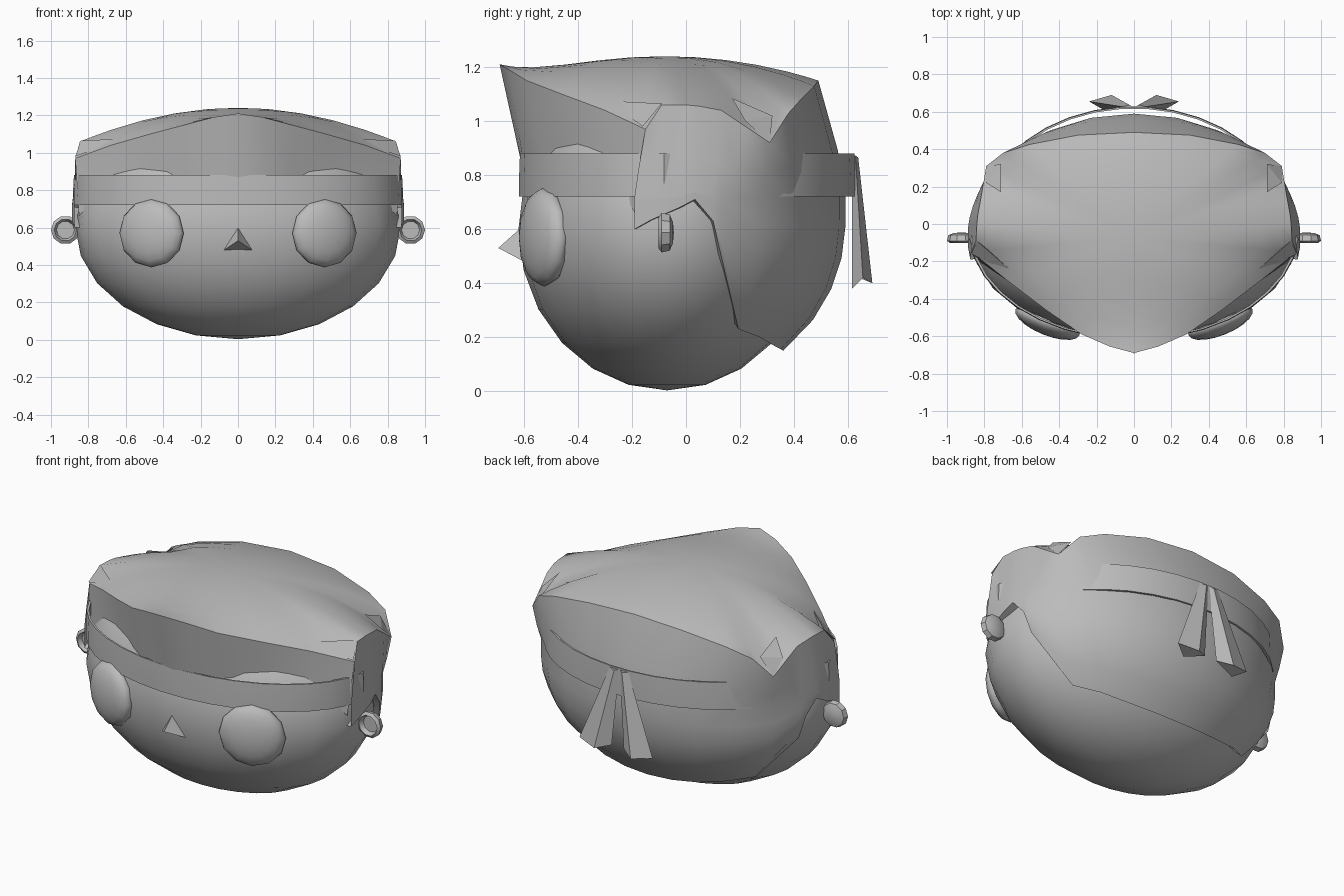
import bpy, bmesh, math
from mathutils import Vector, Matrix

cube = bpy.data.objects.get("Cube")
if cube:
    bpy.data.objects.remove(cube, do_unlink=True)

grey = bpy.data.materials.new("plain grey")
grey.use_nodes = True
grey.diffuse_color = (0.5, 0.5, 0.5, 1)
grey.node_tree.nodes["Principled BSDF"].inputs["Base Color"].default_value = (0.5, 0.5, 0.5, 1)


def finish(bm, name, angle=35, mirror=False):
    """Turn a bmesh into an object, mirrored across x = 0 if asked."""
    if mirror:
        half = bm.verts[:] + bm.edges[:] + bm.faces[:]
        copy = bmesh.ops.duplicate(bm, geom=half)["geom"]
        for v in copy:
            if isinstance(v, bmesh.types.BMVert):
                v.co.x = -v.co.x
        bmesh.ops.reverse_faces(bm, faces=[f for f in copy if isinstance(f, bmesh.types.BMFace)])
    bmesh.ops.remove_doubles(bm, verts=bm.verts, dist=0.0005)
    bmesh.ops.recalc_face_normals(bm, faces=bm.faces)
    mesh = bpy.data.meshes.new(name)
    bm.to_mesh(mesh)
    bm.free()
    mesh.materials.append(grey)
    obj = bpy.data.objects.new(name, mesh)
    bpy.context.collection.objects.link(obj)
    bpy.ops.object.select_all(action='DESELECT')
    obj.select_set(True)
    bpy.context.view_layer.objects.active = obj
    if angle:
        bpy.ops.object.shade_smooth_by_angle(angle=math.radians(angle))
    return obj


def loft(bm, rows, closed=False):
    """Bridge rows of points with quads."""
    grid = [[bm.verts.new(p) for p in row] for row in rows]
    for a, b in zip(grid, grid[1:]):
        n = len(a)
        for i in range(n if closed else n - 1):
            j = (i + 1) % n
            bm.faces.new((a[i], a[j], b[j], b[i]))
    return grid


def tetra(bm, points):
    v = [bm.verts.new(p) for p in points]
    for i in range(4):
        bm.faces.new([v[j] for j in range(4) if j != i])


# Head
CENTRE = Vector((0, -0.07, 0.603))
bm = bmesh.new()
bmesh.ops.create_uvsphere(bm, u_segments=24, v_segments=12, radius=1,
                          matrix=Matrix.Translation(CENTRE) @ Matrix.Diagonal((0.87, 0.55, 0.6, 1)))
finish(bm, "head", 60)

# Hair: upper rim of the left half, front peak to side corner, then to the back
FRONT = [Vector(p) for p in ((0, -.69, 1.21), (.13, -.655, 1.19), (.28, -.59, 1.15),
                             (.47, -.46, 1.10), (.68, -.30, 1.04), (.87, -.15, .97))]
FRONT_FOOT = [Vector(p) for p in ((0, -.60, .80), (.13, -.595, .80), (.28, -.535, .86),
                                  (.47, -.43, .90), (.68, -.30, .86), (.85, -.19, .66))]
# Side and back: rim point, direction in degrees, height of the hem
SIDE = (((.87, -.15, .97), -10.5, .60), ((.845, -.09, 1.06), -5, .635),
        ((.84, 0, 1.06), 4, .68), ((.835, .05, 1.055), 9, .71),
        ((.82, .13, 1.04), 15, .63), ((.805, .22, .98), 18, .50), ((.79, .31, .92), 31, .23),
        ((.70, .38, 1.03), 45, .20), ((.56, .425, 1.08), 60, .17),
        ((.30, .475, 1.13), 75, .155), ((0, .49, 1.15), 90, .15))


def shell(degrees, z):
    """Point on the hair's rounded lower body."""
    a = math.radians(degrees)
    s = math.sqrt(max(0, 1 - (min(0, z - .62) / .62) ** 2))
    return Vector((.89 * s * math.cos(a), -.07 + .66 * s * math.sin(a), z))


bm = bmesh.new()
columns = []
for rim, a, hem in SIDE:
    rim = Vector(rim)
    waist = max(.72, hem + .03)
    col = [rim, rim.lerp(shell(a, waist), .6) + Vector((0, .012, 0)) * math.sin(math.radians(a))]
    col += [shell(a, waist + (hem - waist) * k / 5) for k in range(6)]
    col.append(CENTRE + (col[-1] - CENTRE) * .93)
    columns.append(col)
loft(bm, columns)
finish(bm, "hair_sides_and_back", 40, True)

bm = bmesh.new()
loft(bm, [[r.lerp(f, k / 3) for k in range(4)] for r, f in zip(FRONT, FRONT_FOOT)])
finish(bm, "hair_fringe", 40, True)


def dome(x, y):
    """Height of the smooth crown."""
    front = max(0, -.08 - y)
    back = max(0, y + .08)
    return 1.24 - .26 * x * x - .27 * back * back - .27 * front * front


# Crown: rings follow the dome and bend to the rim at the border
bm = bmesh.new()
top = Vector((0, -.08, 1.24))
rim = FRONT + [Vector(s[0]) for s in SIDE[1:]]
rows = []
for t in (1, .92, .8, .6, .4, .2, 0):
    row = []
    for r in rim:
        p = top.lerp(r, t)
        p.z = dome(p.x, p.y) + (r.z - dome(r.x, r.y)) * t ** 5
        row.append(p)
    rows.append(row)
loft(bm, rows)
bmesh.ops.dissolve_degenerate(bm, edges=bm.edges, dist=0.0005)
finish(bm, "hair_crown", 50, True)

# Loose hair points at the front and back corners
bm = bmesh.new()
tetra(bm, ((.61, -.29, 1.075), (.87, -.16, .98), (.84, -.09, 1.065), (.80, -.12, 1.03)))
tetra(bm, ((.71, .17, 1.085), (.79, .31, .92), (.71, .32, 1.02), (.79, .22, 1.0)))
finish(bm, "hair_points", 0, True)


# Headband: hugs the brow, passes under the hair at the sides, hangs clear at the back
def band_point(a, scale, z):
    x, y = math.cos(a) * scale, math.sin(a) * scale
    return (.82 * x, .63 * y, z) if y > 0 else (.885 * x, -.03 + .59 * y, z)


bm = bmesh.new()
section = ((.98, .88), (.995, .88), (1, .80), (1, .72), (.98, .72), (.98, .88))
loft(bm, [[band_point(math.tau * (i + .5) / 36, s, z) for i in range(36)] for s, z in section], True)
finish(bm, "headband", 30)

# Headband tails: folded strips spreading from the knot
bm = bmesh.new()
foot = [Vector(p) for p in ((.04, .64, .42), (.12, .69, .40), (.24, .655, .42), (.17, .615, .38))]
knot = Vector((-.015, .615, .88))
rows = loft(bm, [[knot + (p - knot) * .3 + Vector((0, 0, .13)) for p in foot], foot], True)
for row in rows:
    bm.faces.new(row)
finish(bm, "headband_tails", 0, True)

# Eyes
bm = bmesh.new()
bmesh.ops.create_uvsphere(
    bm, u_segments=12, v_segments=10, radius=1,
    matrix=Matrix.Translation((.462, -.525, .57)) @ Matrix.Rotation(math.radians(22), 4, 'Z')
    @ Matrix.Diagonal((.185, .07, .183, 1)) @ Matrix.Rotation(math.pi / 2, 4, 'X'))
finish(bm, "eyes", 60, True)

# Nose
bm = bmesh.new()
tetra(bm, ((0, -.60, .615), (.075, -.60, .48), (-.075, -.60, .48), (0, -.695, .53)))
finish(bm, "nose", 0)

# Ears: small dished discs
bm = bmesh.new()
profile = ((0, -.075), (.048, -.075), (.06, -.102), (.077, -.09), (.07, -.06), (.04, -.048), (0, -.045))
loft(bm, [[(.923 + r * math.cos(a), y, .587 + r * math.sin(a))
           for a in (math.tau * i / 10 for i in range(10))] for r, y in profile], True)
bmesh.ops.dissolve_degenerate(bm, edges=bm.edges, dist=0.0005)
finish(bm, "ears", 35, True)
